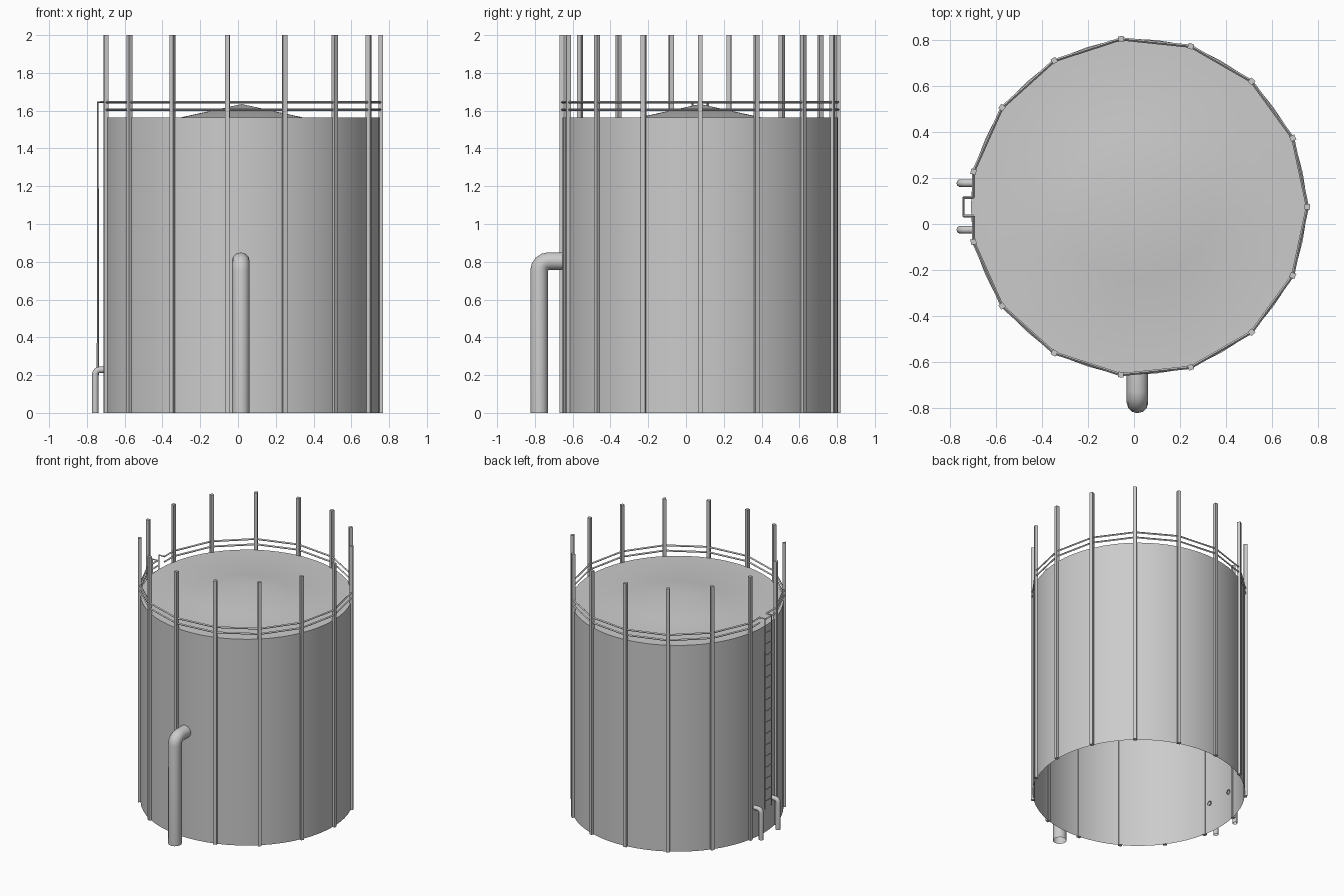
import bpy, bmesh, math
from mathutils import Matrix, Vector

if "Cube" in bpy.data.objects:
    bpy.data.objects.remove(bpy.data.objects["Cube"])

CX, CY = 0.02, 0.075      # tank axis
R, TOP = 0.73, 1.565      # tank radius and wall height
N, RP = 15, 0.735         # fence posts and their ring radius


def finish(name, bm, smooth=False):
    me = bpy.data.meshes.new(name)
    bm.to_mesh(me)
    bm.free()
    ob = bpy.data.objects.new(name, me)
    bpy.context.collection.objects.link(ob)
    if smooth:
        bpy.context.view_layer.objects.active = ob
        ob.select_set(True)
        bpy.ops.object.shade_smooth_by_angle(angle=math.radians(35))
        ob.select_set(False)
    return ob


def tube(name, paths, radius, res, caps=True, smooth=False):
    """Sweep a round or square section along one or more point paths."""
    cu = bpy.data.curves.new(name, 'CURVE')
    cu.dimensions = '3D'
    cu.bevel_depth = radius
    cu.bevel_resolution = res
    cu.use_fill_caps = caps
    for pts in paths:
        sp = cu.splines.new('POLY')
        sp.points.add(len(pts) - 1)
        for p, co in zip(sp.points, pts):
            p.co = (*co, 1)
        sp.use_smooth = smooth
    ob = bpy.data.objects.new(name, cu)
    bpy.context.collection.objects.link(ob)
    return ob


def elbow(start, out, z, bend, wall):
    """Path going up from the ground, round a bend and into the wall."""
    s, d = Vector(start), Vector(out)
    pts = [s]
    for i in range(5):
        a = math.radians(22.5 * i)
        pts.append(s + d * bend * (1 - math.cos(a)) + Vector((0, 0, z - bend + bend * math.sin(a))))
    pts.append(s + d * wall + Vector((0, 0, z)))
    return pts


# tank: open-bottomed wall, flat rim and low cone in the roof
bm = bmesh.new()
profile = [(R, 0), (R, TOP), (0.32, TOP), (0.0, 1.635)]
verts = [bm.verts.new((r, 0, z)) for r, z in profile]
edges = [bm.edges.new(e) for e in zip(verts, verts[1:])]
bmesh.ops.spin(bm, geom=verts + edges, cent=(0, 0, 0), axis=(0, 0, 1),
               angle=2 * math.pi, steps=60)
bmesh.ops.remove_doubles(bm, verts=bm.verts, dist=1e-4)
bmesh.ops.recalc_face_normals(bm, faces=bm.faces)
if sum(f.normal.z * f.calc_area() for f in bm.faces) < 0:
    bmesh.ops.reverse_faces(bm, faces=bm.faces)
bmesh.ops.translate(bm, verts=bm.verts, vec=(CX, CY, 0))
finish("tank", bm, True)

# fence posts: full-height square bars around the wall
ring = []
bm = bmesh.new()
for i in range(N):
    a = 2 * math.pi * i / N
    x, y = CX + RP * math.cos(a), CY + RP * math.sin(a)
    ring.append((x, y))
    m = (Matrix.Translation((x, y, 1)) @ Matrix.Rotation(a, 4, 'Z')
         @ Matrix.Diagonal((0.024, 0.024, 2, 1)))
    bmesh.ops.create_cube(bm, size=1, matrix=m)
finish("fence_posts", bm)

# guard rails: two levels, with a gap at the ladder
xl = ring[7][0]
order = [ring[(8 + i) % N] for i in range(N)]
loop = [(xl, CY - 0.04)] + order + [(xl, CY + 0.04)]
tube("guard_rails", [[(x, y, z) for x, y in loop] for z in (1.605, 1.645)], 0.007, 0)

# ladder: two stiles hooked over to the rails, with rungs
LX = -0.742
tube("ladder_stiles", [[(xl, CY + s, 1.645), (LX, CY + s, 1.645), (LX, CY + s, 0.2)]
                       for s in (-0.04, 0.04)], 0.006, 0)
tube("ladder_rungs", [[(LX, CY - 0.04, 0.26 + 0.085 * i), (LX, CY + 0.04, 0.26 + 0.085 * i)]
                      for i in range(16)], 0.004, 0)

# pipes: large feed at the front, two small drains on the left
tube("feed_pipe", [elbow((0.015, -0.777, 0), (0, 1, 0), 0.803, 0.05, 0.13)],
     0.047, 4, False, True)
tube("drain_pipes", [elbow((-0.756, y, 0), (1, 0, 0), 0.228, 0.025, 0.06)
                     for y in (0.178, -0.025)], 0.017, 3, False, True)
